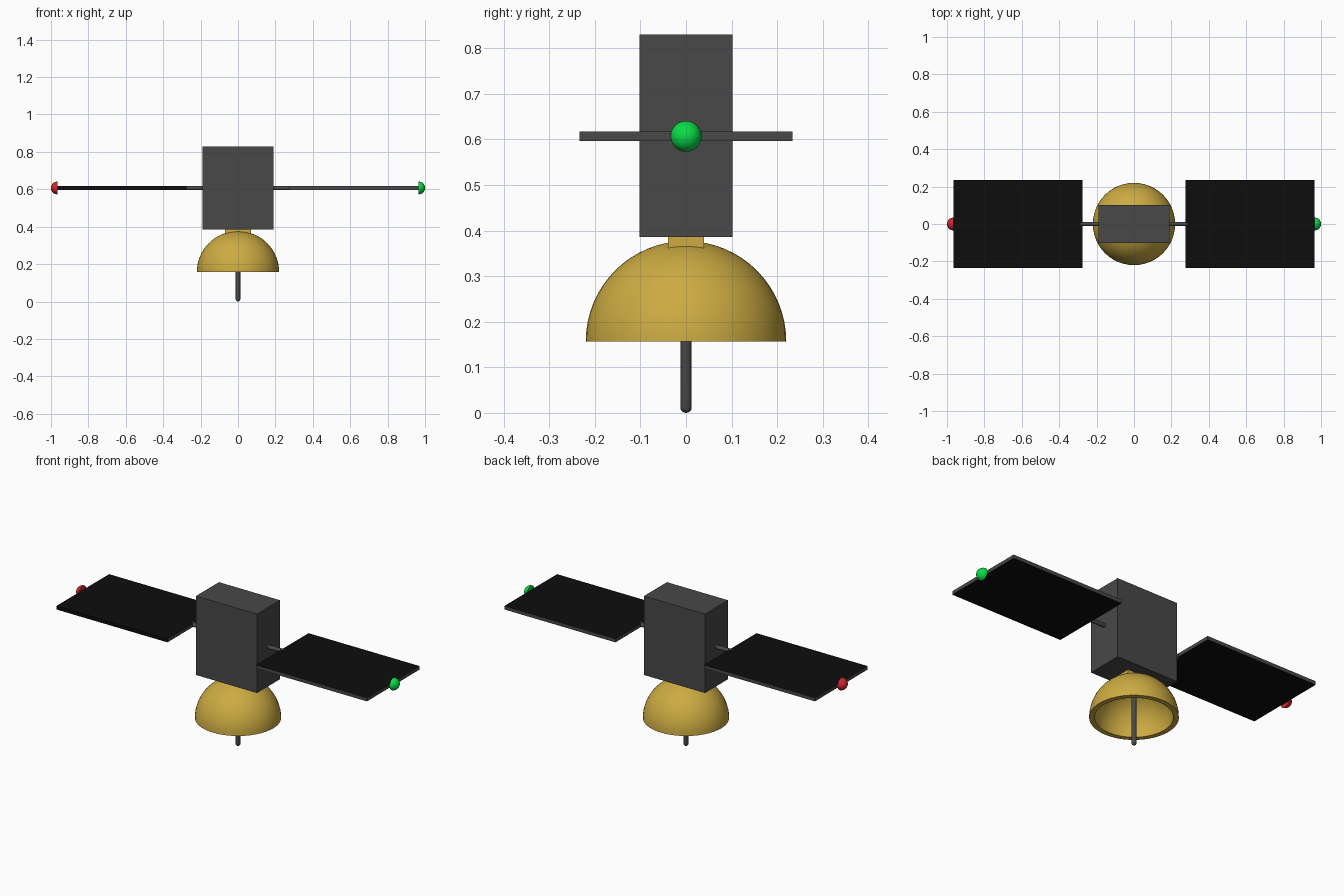
import bpy, bmesh, math
from mathutils import Matrix

if "Cube" in bpy.data.objects:
    bpy.data.objects.remove(bpy.data.objects["Cube"])


def material(name, r, g, b):
    m = bpy.data.materials.new(name)
    m.diffuse_color = (r, g, b, 1)
    m.use_nodes = True
    m.node_tree.nodes["Principled BSDF"].inputs["Base Color"].default_value = m.diffuse_color
    return m


GREY = material("dark_grey", 0.065, 0.065, 0.065)
BLACK = material("panel_black", 0.004, 0.004, 0.004)
GOLD = material("gold", 0.61, 0.41, 0.055)
RED = material("red_light", 0.6, 0.02, 0.03)
GREEN = material("green_light", 0.003, 0.72, 0.06)


def finish(name, bm, *mats):
    bmesh.ops.recalc_face_normals(bm, faces=bm.faces)
    mesh = bpy.data.meshes.new(name)
    bm.to_mesh(mesh)
    bm.free()
    for m in mats:
        mesh.materials.append(m)
    ob = bpy.data.objects.new(name, mesh)
    bpy.context.collection.objects.link(ob)
    return ob


def box(name, lo, hi, *mats, rule=None):
    bm = bmesh.new()
    bmesh.ops.create_cube(bm, size=1)
    for v in bm.verts:
        v.co = [(a + b) / 2 + c * (b - a) for a, b, c in zip(lo, hi, v.co)]
    if rule:
        bm.normal_update()
        for f in bm.faces:
            f.material_index = rule(f.normal)
    return finish(name, bm, *mats)


def lathe(name, profile, mat, segments=32, matrix=Matrix()):
    """Spin an (r, z) profile around z, then place it with the matrix."""
    bm = bmesh.new()
    vs = [bm.verts.new((r, 0, z)) for r, z in profile]
    es = [bm.edges.new(p) for p in zip(vs, vs[1:])]
    bmesh.ops.spin(bm, geom=vs + es, cent=(0, 0, 0), axis=(0, 0, 1),
                   angle=2 * math.pi, steps=segments)
    bmesh.ops.remove_doubles(bm, verts=bm.verts, dist=1e-5)
    bmesh.ops.transform(bm, matrix=matrix, verts=bm.verts)
    ob = finish(name, bm, mat)
    bpy.context.view_layer.objects.active = ob
    ob.select_set(True)
    bpy.ops.object.shade_smooth_by_angle(angle=math.radians(35))
    ob.select_set(False)
    return ob


def arc(radius, z, a0, a1, n):
    """Quarter-style arc; angles in degrees measured up from the horizontal."""
    pts = []
    for i in range(n + 1):
        a = math.radians(a0 + (a1 - a0) * i / n)
        pts.append((max(radius * math.cos(a), 0.0), z + radius * math.sin(a)))
    return pts


# Body and neck
box("body", (-0.19, -0.102, 0.386), (0.19, 0.102, 0.83), GREY)
box("dish_neck", (-0.07, -0.039, 0.352), (0.07, 0.039, 0.388), GOLD)

# Hollow dish, open downwards, with a thick rim
lathe("dish", arc(0.22, 0.157, 90, 0, 16) + arc(0.193, 0.157, 0, 90, 16), GOLD, 48)

# Antenna rod with a rounded tip
lathe("antenna", arc(0.0125, 0.0125, -90, 0, 5) + [(0.0125, 0.355), (0, 0.355)], GREY, 16)

# Arms, solar panels and tip lights on both sides
Z = 0.607
for side, s, light in (("left", -1, RED), ("right", 1, GREEN)):
    turn = Matrix.Translation((0, 0, Z)) @ Matrix.Rotation(s * math.pi / 2, 4, 'Y')
    lathe(side + "_arm", [(0, 0.18), (0.0115, 0.18), (0.0115, 0.285), (0, 0.285)],
          GREY, 16, turn)
    x0, x1 = sorted((s * 0.275, s * 0.966))
    # black cells above and below, grey edges (the left front edge is black too)
    box(side + "_solar_panel", (x0, -0.234, Z - 0.01), (x1, 0.234, Z + 0.01), GREY, BLACK,
        rule=lambda n, s=s: int(abs(n.z) > 0.5 or (s < 0 and n.y < -0.5)))
    lathe(side + "_tip_light", [(0, 0.966)] + arc(0.034, 0.966, 0, 90, 8), light, 24, turn)
